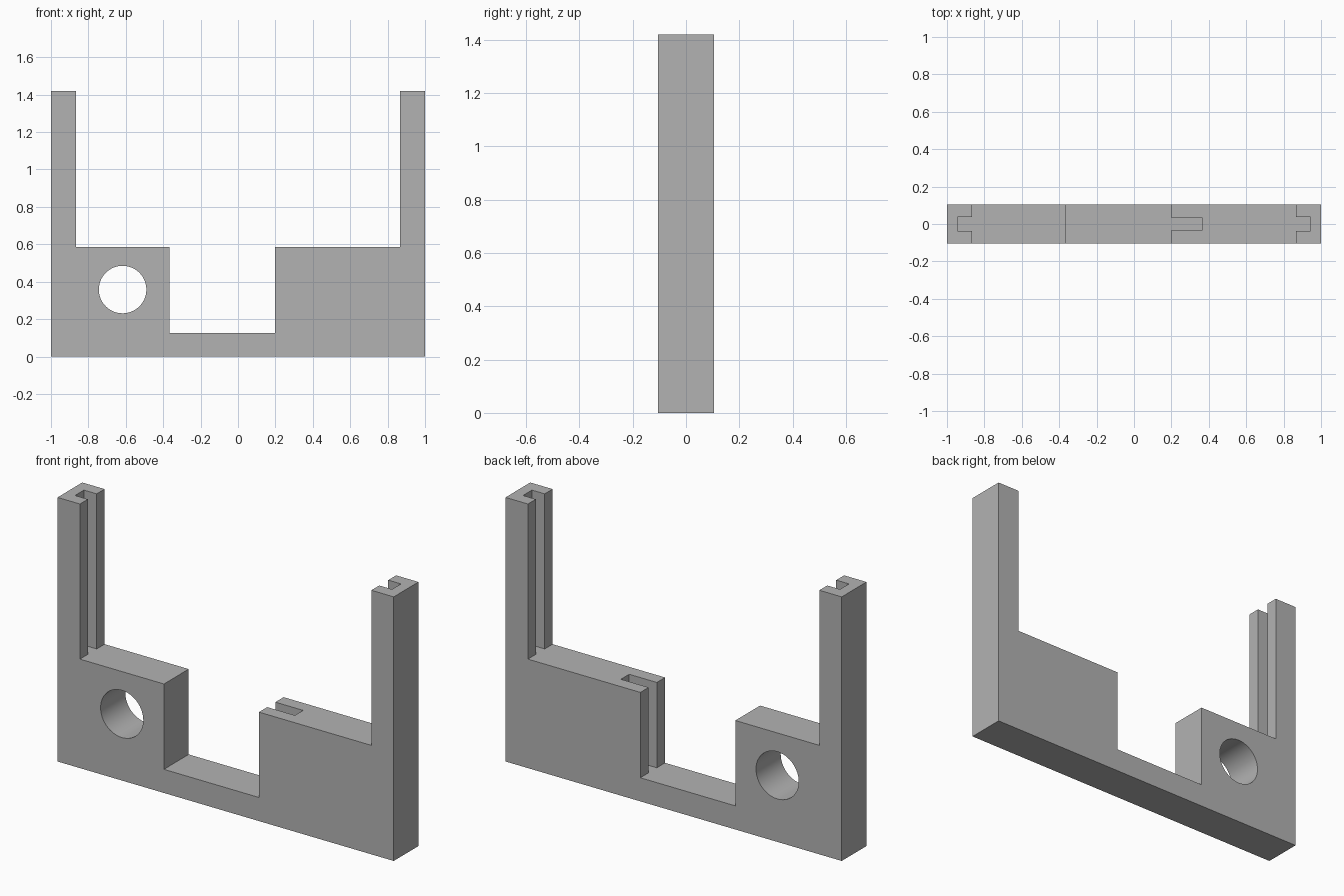
import bpy, bmesh, math

if "Cube" in bpy.data.objects:
    bpy.data.objects.remove(bpy.data.objects["Cube"])

HALF_DEPTH = 0.105

grey = bpy.data.materials.new("light grey")
grey.diffuse_color = (0.45, 0.45, 0.45, 1)
grey.use_nodes = True
grey.node_tree.nodes["Principled BSDF"].inputs["Base Color"].default_value = grey.diffuse_color


def extrude_profile(name, points, half_depth):
    """Closed x-z profile extruded symmetrically along y."""
    bm = bmesh.new()
    face = bm.faces.new([bm.verts.new((x, -half_depth, z)) for x, z in points])
    ext = bmesh.ops.extrude_face_region(bm, geom=[face])
    moved = [v for v in ext["geom"] if isinstance(v, bmesh.types.BMVert)]
    bmesh.ops.translate(bm, vec=(0, 2 * half_depth, 0), verts=moved)
    bmesh.ops.recalc_face_normals(bm, faces=bm.faces)
    mesh = bpy.data.meshes.new(name)
    bm.to_mesh(mesh)
    bm.free()
    mesh.materials.append(grey)
    obj = bpy.data.objects.new(name, mesh)
    bpy.context.collection.objects.link(obj)
    return obj


def box_points(x0, x1, z0, z1):
    return [(x0, z0), (x1, z0), (x1, z1), (x0, z1)]


# Plate with two end posts and a central notch
frame = extrude_profile("slotted_frame", [
    (-1, 0), (1, 0), (1, 1.42), (0.867, 1.42), (0.867, 0.586),
    (0.198, 0.586), (0.198, 0.127), (-0.367, 0.127), (-0.367, 0.586),
    (-0.867, 0.586), (-0.867, 1.42), (-1, 1.42)], HALF_DEPTH)

# Round through hole and the three vertical grooves
circle = [(-0.617 + 0.127 * math.cos(math.tau * i / 64),
           0.358 + 0.127 * math.sin(math.tau * i / 64)) for i in range(64)]
cutters = [
    extrude_profile("hole_cutter", circle, 0.2),
    extrude_profile("left_post_groove_cutter", box_points(-0.943, -0.8, 0.586, 1.5), 0.038),
    extrude_profile("right_post_groove_cutter", box_points(0.8, 0.943, 0.586, 1.5), 0.038),
    extrude_profile("notch_groove_cutter", box_points(0.1, 0.363, 0.127, 0.7), 0.035),
]

bpy.context.view_layer.objects.active = frame
frame.select_set(True)
for cutter in cutters:
    mod = frame.modifiers.new(cutter.name, "BOOLEAN")
    mod.operation = "DIFFERENCE"
    mod.solver = "EXACT"
    mod.object = cutter
    bpy.ops.object.modifier_apply(modifier=mod.name)
    bpy.data.objects.remove(cutter)

bpy.ops.object.shade_smooth_by_angle(angle=math.radians(30))
